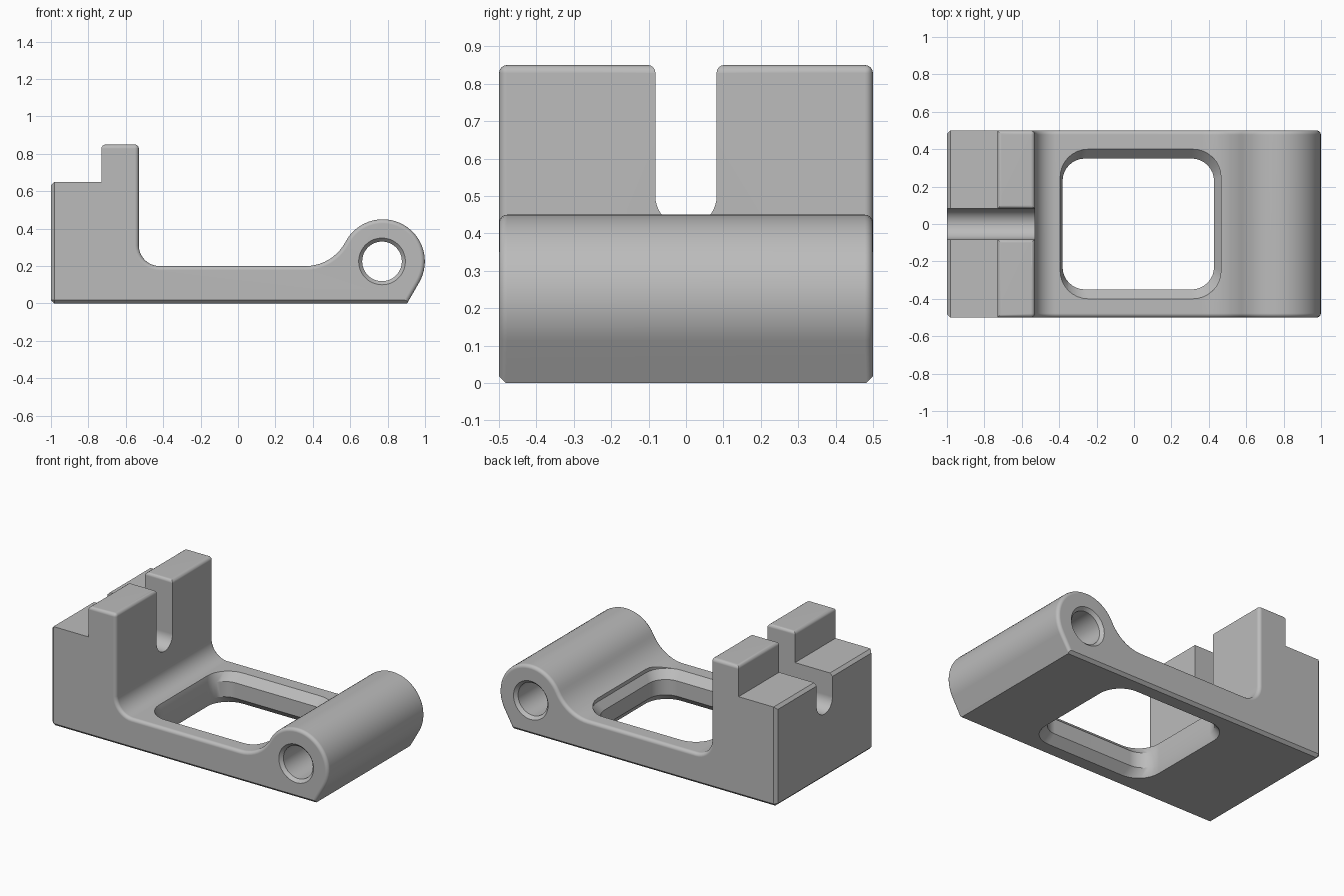
import bpy, bmesh, math

if "Cube" in bpy.data.objects:
    bpy.data.objects.remove(bpy.data.objects["Cube"])

grey = bpy.data.materials.new("plain grey")
grey.diffuse_color = (0.5, 0.5, 0.5, 1)
grey.use_nodes = True
grey.node_tree.nodes["Principled BSDF"].inputs["Base Color"].default_value = grey.diffuse_color


def arc(cx, cz, r, a0, a1, n):
    """Points on an arc, angles in degrees."""
    return [(cx + r * math.cos(math.radians(a0 + (a1 - a0) * i / n)),
             cz + r * math.sin(math.radians(a0 + (a1 - a0) * i / n))) for i in range(n + 1)]


def loft(name, rings):
    """Closed solid through matching rings of 3D points."""
    bm = bmesh.new()
    loops = [[bm.verts.new(p) for p in ring] for ring in rings]
    n = len(loops[0])
    for a, b in zip(loops, loops[1:]):
        for i in range(n):
            bm.faces.new((a[i], a[(i + 1) % n], b[(i + 1) % n], b[i]))
    bm.faces.new(loops[0])
    bm.faces.new(loops[-1][::-1])
    bmesh.ops.recalc_face_normals(bm, faces=bm.faces)
    me = bpy.data.meshes.new(name)
    bm.to_mesh(me)
    bm.free()
    me.materials.append(grey)
    ob = bpy.data.objects.new(name, me)
    bpy.context.collection.objects.link(ob)
    return ob


def rounded_rect(cx, hx, hy, r, z):
    pts = []
    for sx, sy, a in ((1, 1, 0), (-1, 1, 90), (-1, -1, 180), (1, -1, 270)):
        pts += arc(cx + sx * (hx - r), sy * (hy - r), r, a, a + 90, 8)
    return [(x, y, z) for x, y in pts]


# Bracket body: side profile extruded across the width
BX, BZ, BR = 0.774, 0.225, 0.225
profile = [(-1, 0), (BX + BR * 0.866 - 0.065, 0)]
profile += arc(BX, BZ, BR, -30, 152.4, 30)
profile += arc(0.361, 0.441, 0.241, -27.6, -90, 10)[1:]
profile += arc(-0.42, 0.31, 0.11, 270, 180, 10)
profile += [(-0.53, 0.85), (-0.73, 0.85), (-0.73, 0.65), (-1, 0.65)]
body = loft("bracket_body", [[(x, y, z) for x, z in profile] for y in (-0.5, 0.5)])

bm = bmesh.new()
bm.from_mesh(body.data)


def near(e, axis, value):
    return all(abs(v.co[axis] - value) < 1e-4 for v in e.verts)


def is_cap(e):
    return near(e, 1, 0.5) or near(e, 1, -0.5)


# Chamfer the underside and the left end
flat = [e for e in bm.edges if (is_cap(e) and (near(e, 2, 0) or near(e, 0, -1)))
        or (not is_cap(e) and near(e, 0, -1))]
bmesh.ops.bevel(bm, geom=flat, offset=0.018, segments=1, affect='EDGES', clamp_overlap=False)
# Round the upper outline and the wall top
soft = [e for e in bm.edges
        if (is_cap(e) and not near(e, 2, 0.65) and not near(e, 0, -0.73)
            and not near(e, 2, 0.018) and not near(e, 0, -0.982)
            and max(v.co.z for v in e.verts) > 0.03
            and min(v.co.x for v in e.verts) > -0.74)
        or (near(e, 2, 0.85) and (near(e, 0, -0.53) or near(e, 0, -0.73)))]
bmesh.ops.bevel(bm, geom=soft, offset=0.022, segments=4, profile=0.5,
                affect='EDGES', clamp_overlap=False)
bmesh.ops.recalc_face_normals(bm, faces=bm.faces)
bm.to_mesh(body.data)
bm.free()

# Rounded window with a chamfer above and below
window = loft("window_cutter", [
    rounded_rect(cx, hx, hy, r, z) for cx, hx, hy, r, z in (
        (0.035, 0.43, 0.4, 0.15, -0.1), (0.035, 0.43, 0.4, 0.15, 0),
        (0.023, 0.405, 0.35, 0.12, 0.05), (0.023, 0.405, 0.35, 0.12, 0.15),
        (0.035, 0.43, 0.4, 0.15, 0.2), (0.035, 0.43, 0.4, 0.15, 0.6))])

# Pivot bore with chamfered mouths
bore = loft("bore_cutter", [
    [(x, y, z) for x, z in arc(0.77, BZ, r, 0, 360, 48)[:-1]]
    for y, r in ((-0.6, 0.125), (-0.5, 0.125), (-0.48, 0.106),
                 (0.48, 0.106), (0.5, 0.125), (0.6, 0.125))])

# Round-bottomed slot, flared at the wall top
half = arc(0, 0.5, 0.082, -90, 0, 10) + arc(0.102, 0.83, 0.02, 180, 90, 4) + [(0.102, 0.95)]
slot_pts = half + [(-y, z) for y, z in half[:0:-1]]
slot = loft("slot_cutter", [[(x, y, z) for y, z in slot_pts] for x in (-1.1, -0.45)])

bpy.context.view_layer.objects.active = body
body.select_set(True)
for cutter in (window, bore, slot):
    mod = body.modifiers.new(cutter.name, 'BOOLEAN')
    mod.operation = 'DIFFERENCE'
    mod.solver = 'EXACT'
    mod.object = cutter
    bpy.ops.object.modifier_apply(modifier=mod.name)
    bpy.data.objects.remove(cutter)

# Smooth curves, crisp edges
for ob in bpy.context.selected_objects:
    ob.select_set(ob == body)
bpy.ops.object.shade_smooth_by_angle(angle=math.radians(28))
wn = body.modifiers.new("weighted_normals", 'WEIGHTED_NORMAL')
wn.keep_sharp = True
